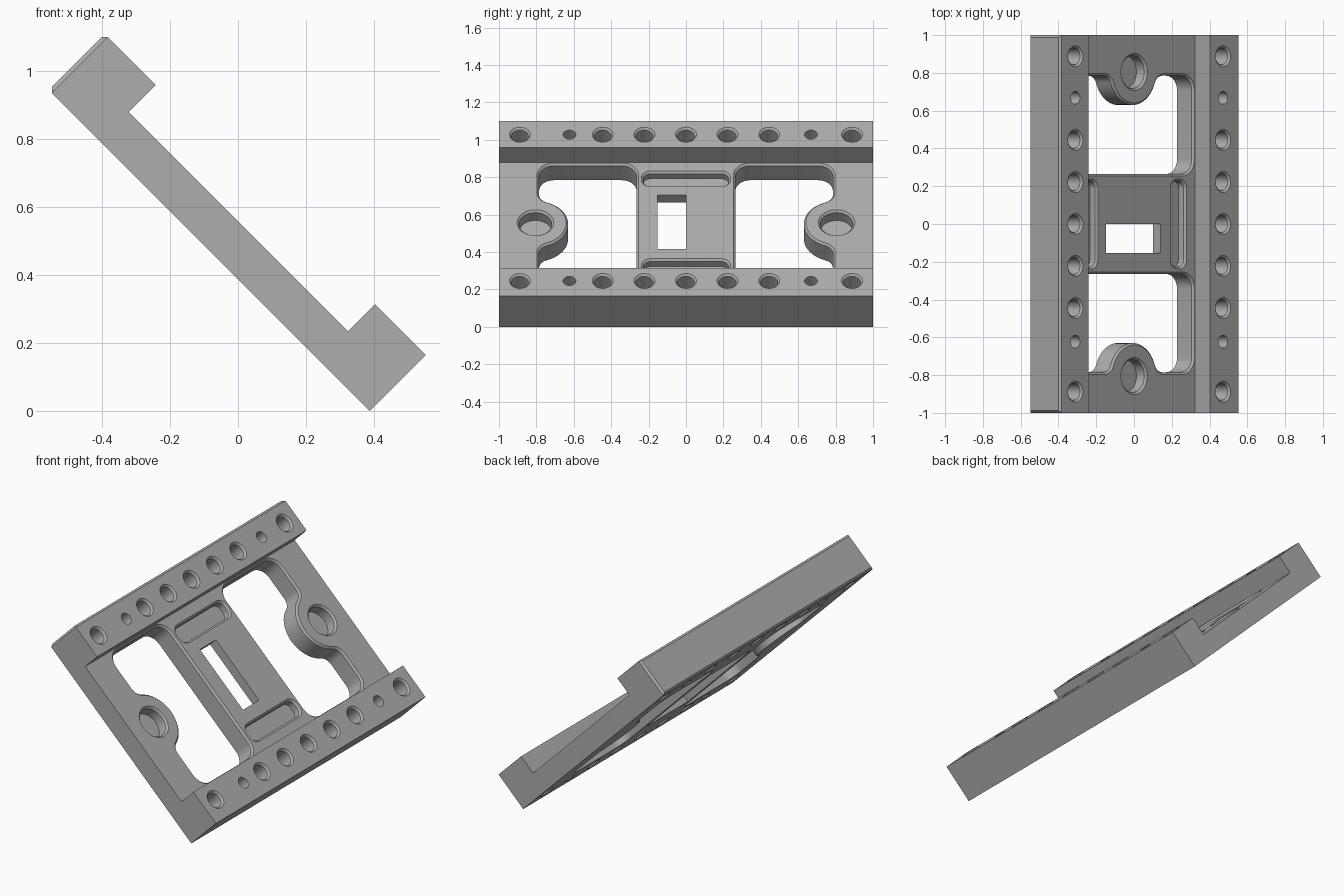
import bpy, bmesh
from math import pi, cos, sin, atan2, sqrt
from mathutils import Matrix

cube = bpy.data.objects.get("Cube")
if cube:
    bpy.data.objects.remove(cube, do_unlink=True)

# Plate is laid out flat: x = length, y = width, z = thickness, then tilted
WIDTH, RAIL, FLOOR, TOP = 1.335, 0.212, 0.12, 0.233
LOW, HIGH = -0.1, 0.1
MID = WIDTH / 2
CHAMFER = 0.011

metal = bpy.data.materials.new("grey_metal")
metal.use_nodes = True
grey = (0.42, 0.42, 0.42, 1)
metal.diffuse_color = grey
metal.node_tree.nodes["Principled BSDF"].inputs["Base Color"].default_value = grey


def loft(name, rings):
    """Closed solid through rings given as (outline, height)."""
    bm = bmesh.new()
    loops = [[bm.verts.new((x, y, z)) for x, y in pts] for pts, z in rings]
    for a, b in zip(loops, loops[1:]):
        for i in range(len(a)):
            j = (i + 1) % len(a)
            bm.faces.new((a[i], a[j], b[j], b[i]))
    bm.faces.new(loops[0][::-1])
    bm.faces.new(loops[-1])
    bmesh.ops.recalc_face_normals(bm, faces=bm.faces)
    mesh = bpy.data.meshes.new(name)
    bm.to_mesh(mesh)
    bm.free()
    mesh.materials.append(metal)
    obj = bpy.data.objects.new(name, mesh)
    bpy.context.collection.objects.link(obj)
    return obj


def arc(cx, cy, r, a0, a1, n=10):
    return [(cx + r * cos(a0 + (a1 - a0) * i / n),
             cy + r * sin(a0 + (a1 - a0) * i / n)) for i in range(n + 1)]


def circle(x, y, r):
    return arc(x, y, r, 0, 2 * pi, 40)[:-1]


def rounded(x0, x1, y0, y1, r, grow=0):
    pts = []
    for k, (x, y) in enumerate([(x0 + r, y0 + r), (x1 - r, y0 + r),
                                (x1 - r, y1 - r), (x0 + r, y1 - r)]):
        pts += arc(x, y, r + grow, pi + k * pi / 2, pi * 1.5 + k * pi / 2, 8)
    return pts


def rect(x0, x1, y0, y1):
    return [(x0, y0), (x1, y0), (x1, y1), (x0, y1)]


def window(side, grow):
    """Rounded opening with a round lobe reaching in from its outer end."""
    x0, x1, y0, y1 = 0.265, 0.785, 0.226, WIDTH - 0.226
    r, f, lobe, lobe_x = 0.08, 0.06, 0.175, 0.805
    dx = lobe_x - (x1 - f)
    dy = sqrt((lobe + f) ** 2 - dx ** 2)
    a = atan2(dy, dx)
    pts = arc(x0 + r, y0 + r, r + grow, pi, 1.5 * pi)
    pts += arc(x1 - r, y0 + r, r + grow, 1.5 * pi, 2 * pi)
    pts += arc(x1 - f, MID - dy, f + grow, 0, a)
    pts += arc(lobe_x, MID, lobe - grow, pi + a, pi - a, 24)[1:-1]
    pts += arc(x1 - f, MID + dy, f + grow, -a, 0)
    pts += arc(x1 - r, y1 - r, r + grow, 0, pi / 2)
    pts += arc(x0 + r, y1 - r, r + grow, pi / 2, pi)
    return [(side * x, y) for x, y in pts]


def chamfered(name, outline, bottom, surface):
    """Cutter whose mouth widens at the surface; outline(grow) gives its shape."""
    return loft(name, [(outline(0), bottom), (outline(0), surface - CHAMFER),
                       (outline(CHAMFER), surface), (outline(CHAMFER), surface + 0.05)])


# Channel body: floor with two rails, chamfered around the upper end face
profile = [(0, 0), (WIDTH, 0), (WIDTH, TOP), (WIDTH - RAIL, TOP),
           (WIDTH - RAIL, FLOOR), (RAIL, FLOOR), (RAIL, TOP), (0, TOP)]
body = loft("mounting_channel", [(profile, -1), (profile, 1)])
body.data.transform(Matrix(((0, 0, 1, 0), (1, 0, 0, 0), (0, 1, 0, 0), (0, 0, 0, 1))))
bm = bmesh.new()
bm.from_mesh(body.data)
end_edges = [e for e in bm.edges if all(v.co.y > WIDTH - 0.001 for v in e.verts)]
bmesh.ops.bevel(bm, geom=end_edges, offset=0.012, segments=1, affect='EDGES')
bmesh.ops.recalc_face_normals(bm, faces=bm.faces)
bm.to_mesh(body.data)
bm.free()

cutters = []
# Two windows and the blind bores in their lobes
for s in (-1, 1):
    cutters.append(chamfered("window_cutter", lambda g: window(s, g), LOW, FLOOR))
    cutters.append(chamfered("bore_cutter",
                             lambda g: circle(s * 0.805, MID, 0.087 + g), 0.05, FLOOR))
    # Shallow slots at both ends of the centre bar
    y = MID + s * 0.332
    cutters.append(chamfered("slot_cutter",
                             lambda g: rounded(-0.228, 0.228, y - 0.049, y + 0.049, 0.04, g),
                             0.072, FLOOR))
    # Rows of large and small holes along the rails
    y = MID + s * 0.553
    for x in (-0.888, -0.445, -0.222, 0, 0.222, 0.445, 0.888):
        cutters.append(chamfered("rail_hole_cutter",
                                 lambda g: circle(x, y, 0.045 + g), LOW, TOP))
    for x in (-0.623, 0.668):
        cutters.append(loft("pin_hole_cutter", [(circle(x, y, 0.034), LOW),
                                                (circle(x, y, 0.034), TOP + HIGH)]))

# Rectangular opening in the centre bar, with a recess beneath it
recess = rect(-0.2, 0.2, 0.37, 0.965)
cutters.append(loft("recess_cutter", [(recess, LOW), (recess, 0.065)]))
slit = rect(-0.153, 0, 0.47, 0.877)
cutters.append(loft("slit_cutter", [(slit, LOW), (slit, FLOOR + HIGH)]))

bpy.context.view_layer.objects.active = body
for cutter in cutters:
    cutter.hide_render = True
    mod = body.modifiers.new("cut", 'BOOLEAN')
    mod.operation = 'DIFFERENCE'
    mod.solver = 'EXACT'
    mod.object = cutter
    bpy.ops.object.modifier_apply(modifier=mod.name)
    bpy.data.objects.remove(cutter, do_unlink=True)

# Tilt the channel by 45 degrees and stand it on its lower corner
k = sqrt(0.5)
body.data.transform(Matrix(((0, -k, k, 0.388), (1, 0, 0, 0), (0, k, k, 0), (0, 0, 0, 1))))
body.data.update()

bpy.ops.object.select_all(action='DESELECT')
body.select_set(True)
bpy.ops.object.shade_smooth_by_angle(angle=pi / 6)
